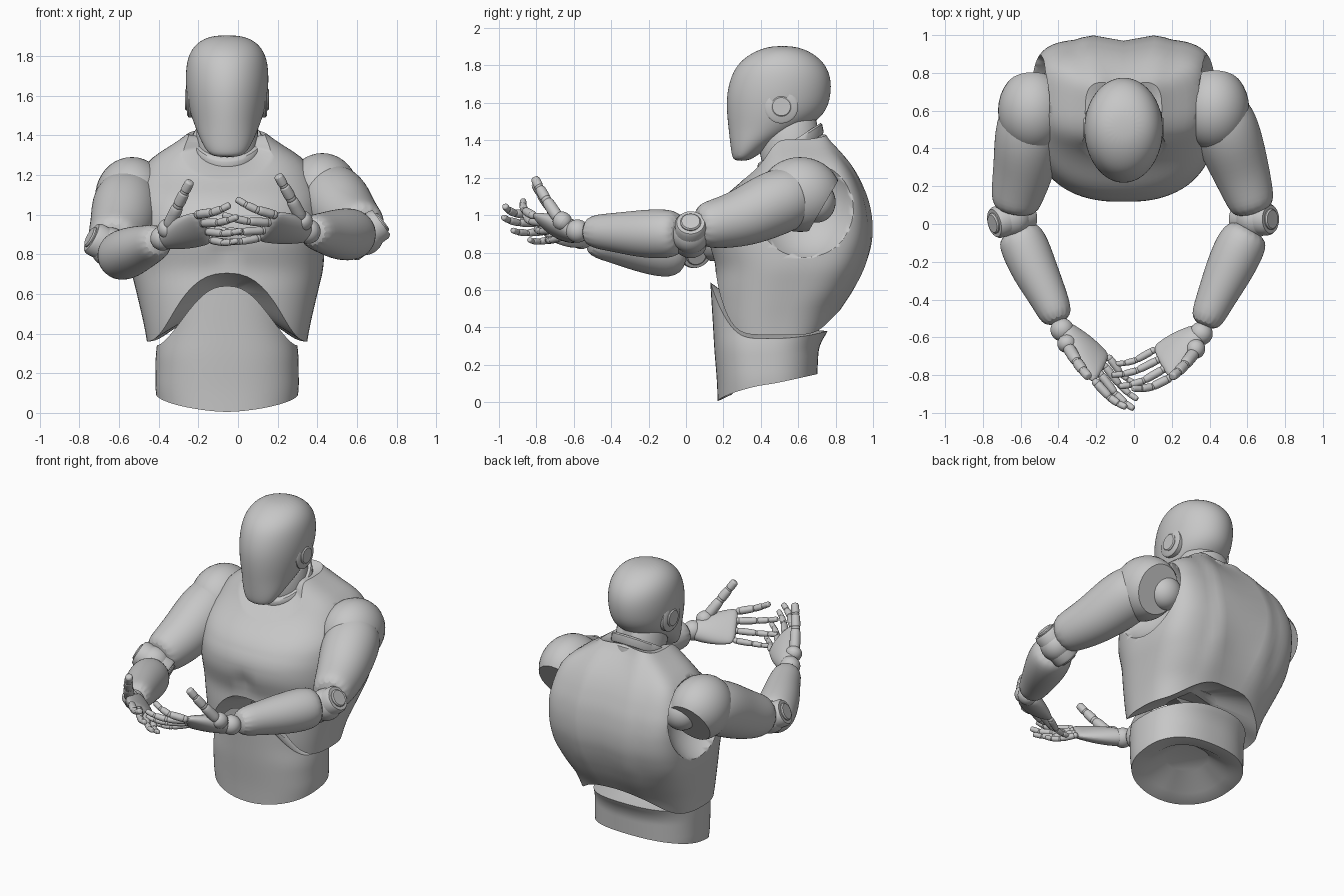
import bpy, bmesh
from math import sin, cos, pi, exp, copysign
from mathutils import Vector as V

if "Cube" in bpy.data.objects:
    bpy.data.objects.remove(bpy.data.objects["Cube"])

GREY = bpy.data.materials.new("matte grey")
GREY.use_nodes = True
GREY.diffuse_color = (0.57, 0.57, 0.57, 1)
GREY.node_tree.nodes["Principled BSDF"].inputs["Base Color"].default_value = (0.57, 0.57, 0.57, 1)
CX = -0.055  # body centre line


def finish(name, bm, level=0):
    bmesh.ops.recalc_face_normals(bm, faces=bm.faces)
    me = bpy.data.meshes.new(name)
    bm.to_mesh(me)
    bm.free()
    ob = bpy.data.objects.new(name, me)
    bpy.context.collection.objects.link(ob)
    me.materials.append(GREY)
    if level:
        mod = ob.modifiers.new("smooth", "SUBSURF")
        mod.levels = mod.render_levels = level
    bpy.ops.object.select_all(action="DESELECT")
    ob.select_set(True)
    bpy.context.view_layer.objects.active = ob
    bpy.ops.object.shade_smooth_by_angle(angle=0.7)
    return ob


def loft(name, rings, level=0):
    bm = bmesh.new()
    rows = [[bm.verts.new(p) for p in r] for r in rings]
    n = len(rows[0])
    for a, b in zip(rows, rows[1:]):
        for i in range(n):
            j = (i + 1) % n
            bm.faces.new((a[i], a[j], b[j], b[i]))
    bm.faces.new(rows[0])
    bm.faces.new(rows[-1])
    return finish(name, bm, level)


def ring(c, u, v, n=16):
    return [V(c) + V(u) * cos(2 * pi * i / n) + V(v) * sin(2 * pi * i / n) for i in range(n)]


def limb(name, pts, n=16, level=2):
    """Round tube through (x, y, z, radius) points."""
    ps = [V(p[:3]) for p in pts]
    rings = []
    for i, p in enumerate(pts):
        d = (ps[min(i + 1, len(ps) - 1)] - ps[max(i - 1, 0)]).normalized()
        u = d.cross(V((0, 0, 1))).normalized()
        rings.append(ring(ps[i], u * p[3], d.cross(u) * p[3], n))
    return loft(name, rings, level)


def ball(name, c, size, trim=None):
    """Ellipsoid, optionally trimmed flat at a (point, normal) plane."""
    bm = bmesh.new()
    bmesh.ops.create_uvsphere(bm, u_segments=32, v_segments=20, radius=1)
    bmesh.ops.scale(bm, vec=V(size), verts=bm.verts)
    bmesh.ops.translate(bm, vec=V(c), verts=bm.verts)
    if trim:
        cut = bmesh.ops.bisect_plane(bm, geom=bm.verts[:] + bm.edges[:] + bm.faces[:],
                                     plane_co=trim[0], plane_no=trim[1], clear_outer=True)
        bmesh.ops.holes_fill(bm, edges=[e for e in cut["geom_cut"] if isinstance(e, bmesh.types.BMEdge)])
    return finish(name, bm)


def disc(name, c, axis, r, h):
    d = V(axis).normalized()
    u = d.orthogonal().normalized()
    w = d.cross(u)
    steps = ((-h, r), (h * 0.6, r), (h, r * 0.88))
    return loft(name, [ring(V(c) + d * o, u * s, w * s, 32) for o, s in steps])


def profile(table, z):
    def at(q):
        q = min(max(q, table[0][0]), table[-1][0])
        for a, b in zip(table, table[1:]):
            if q <= b[0]:
                t = (q - a[0]) / (b[0] - a[0])
                return [m + (k - m) * t for m, k in zip(a[1:], b[1:])]
    return [sum(c) / 3 for c in zip(at(z - 0.03), at(z), at(z + 0.03))]


def shell(name, table, low, high, rim, front, back, detail, n=80, rows=36):
    """Body shell whose rims follow low(angle) and high(angle); angle 0 is the front."""
    rings = []
    for k in range(rows + 1):
        row = []
        for i in range(n):
            a = 2 * pi * i / n
            z = low(a) + (high(a) - low(a)) * k / rows
            rx, yf, yb = profile(table, z)
            s, c = sin(a), cos(a)
            e = 2 / (front if c > 0 else back(z))
            x = rx * copysign(abs(s) ** e, s)
            y = (yf + yb) / 2 - (yb - yf) / 2 * copysign(abs(c) ** e, c)
            row.append(V((CX + x, y + detail(x, z, c), z)))
        rings.append(row)

    def inset(row, f, dz):
        mid = sum(row, V()) / n
        return [mid + (p - mid) * f + V((0, 0, dz)) for p in row]
    first, last = rings[0], rings[-1]
    return loft(name, [inset(first, 0.4, 0.09), inset(first, rim, 0.012)] + rings + [inset(last, 0.5, 0)])


# Chest: arched hem, sloping neckline, pectoral crease and spine groove
chest_table = [(0.34, .40, .17, .75), (0.45, .42, .155, .80), (0.6, .455, .15, .9), (0.72, .485, .16, .96),
               (0.80, .49, .135, .985), (0.87, .49, .115, 1.0), (0.97, .485, .12, 1.0), (1.08, .48, .18, .98),
               (1.2, .44, .32, .93), (1.28, .395, .38, .88), (1.35, .28, .40, .82), (1.43, .165, .42, .75)]


def chest_detail(x, z, c):
    if c < 0:
        flank = min(1, max(0, (abs(x) - 0.18) / 0.08))
        return (-0.03 * exp(-(x / 0.09) ** 2) - 0.02 * flank * -c) * min(1, max(0, (z - 0.4) * 3))
    return 0.025 * exp(-(x / 0.04) ** 2) * exp(-((z - 0.82) / 0.07) ** 2)


chest = shell("chest", chest_table,
              lambda a: 0.36 + 0.345 * max(0, cos(a)) ** 4.4 + 0.14 * max(0, -cos(a)) ** 5,
              lambda a: 1.405 - 0.22 * max(0, cos(a)) ** 4 + 0.025 * max(0, -cos(a)), 0.93, 2.4,
              lambda z: 3 + 1.8 * min(1, max(0, (z - 0.5) * 2)), chest_detail)

# Shoulder sockets
for s in (-1, 1):
    cutter = ball("socket_cutter", (CX + s * 0.63, 0.64, 1.06), (0.32, 0.32, 0.32))
    cutter.hide_render = True
    mod = chest.modifiers.new("socket", "BOOLEAN")
    mod.operation, mod.solver, mod.object = "DIFFERENCE", "EXACT", cutter
    bpy.context.view_layer.objects.active = chest
    bpy.ops.object.modifier_apply(modifier="socket")
    bpy.data.objects.remove(cutter)
    ball("shoulder_ball", (CX + s * 0.40, 0.70, 1.07), (0.11, 0.1, 0.11))

# Abdomen: domed front, hollow underside
shell("abdomen", [(0, .345, .17, .70), (0.12, .362, .165, .70), (0.3, .36, .15, .71),
                  (0.4, .345, .145, .77), (0.64, .32, .13, .80)],
      lambda a: 0.005 + 0.145 * ((1 - cos(a)) / 2) ** 0.7,
      lambda a: 0.34 + 0.3 * max(0, cos(a)) ** 3.4 + 0.04 * max(0, -cos(a)) ** 2,
      0.72, 2.4, lambda z: 2.4, lambda x, z, c: 0, rows=14)

# Head: (height, half width, front, back)
head = [(1.29, .06, .262, .33), (1.31, .10, .245, .37), (1.38, .138, .235, .47), (1.46, .17, .225, .64),
        (1.54, .198, .215, .75), (1.64, .212, .212, .78), (1.74, .212, .235, .78), (1.82, .193, .28, .74),
        (1.88, .14, .37, .66), (1.905, .06, .46, .57)]
loft("head", [ring((CX, (f + b) / 2, z), (w, 0, 0), (0, (b - f) / 2, 0), 20) for z, w, f, b in head], 2)
for s in (-1, 1):
    disc("ear_ring", (CX + s * 0.182, 0.51, 1.58), (s, 0, 0), 0.09, 0.02)
    disc("ear_cap", (CX + s * 0.196, 0.51, 1.58), (s, 0, 0), 0.055, 0.016)

# Neck and two tilted collar bands
for name, lo, hi, w in (("neck", 1.22, 1.47, 0.155), ("lower_collar", 1.23, 1.315, 0.188),
                        ("upper_collar", 1.325, 1.385, 0.18)):
    loft(name, [ring((CX, 0.57 - (z - 1.3) * 0.2, z), (r, 0, 0), (0, r * 0.96, r * 0.62), 40)
                for z, r in ((lo, w * 0.97), (lo + 0.01, w), (hi - 0.01, w), (hi, w * 0.96))])


def finger(name, base, tip, bend, r):
    """Three jointed segments, curling by the bend offset."""
    a, b = V(base), V(tip)
    k = [a.lerp(b, t) + V(bend) * (4 * t * (1 - t)) for t in (0, 0.45, 0.75, 1)]
    for i, (p, q) in enumerate(zip(k, k[1:])):
        w = r * (1 - 0.12 * i)
        limb(f"{name}_{i + 1}", [(*p.lerp(q, t), w * f) for t, f in
                                 ((0, .75), (0.08, 1), (0.5, .95), (0.88, .95), (1, .6))], 10, 1)
        ball(f"{name}_joint", p, V((0.85, 0.85, 0.85)) * w)


def arm(side, shoulder, upper, fore, elbow, axis, wrist, knuckles, tips, thumb):
    # Shoulder cap, trimmed at the back to show the ball
    c = V(shoulder)
    ball(side + "_shoulder_cap", c, (0.185, 0.22, 0.2), (c + V((0, 0.16, 0)), V((0, 0.86, -0.5))))
    limb(side + "_upper_arm", upper)
    limb(side + "_forearm", fore)
    # Elbow hinge with a cap at each end
    e, d = V(elbow), V(axis).normalized()
    ball(side + "_elbow_ball", e, (0.1, 0.1, 0.1))
    for s in (-1, 1):
        disc(side + "_elbow_hinge", e + d * s * 0.07, d * s, 0.085, 0.04)
        disc(side + "_elbow_cap", e + d * s * 0.105, d * s, 0.055, 0.018)
    # Palm: widens from the wrist to the knuckles
    w, i, p = V(wrist), V(knuckles[0]), V(knuckles[1])
    ball(side + "_wrist", w, (0.062, 0.062, 0.062))
    mid, spread = (i + p) / 2, (i - p) / 2
    d = (mid - w).normalized()
    thick = d.cross(spread).normalized()
    loft(side + "_palm", [ring(w.lerp(mid, t), spread * f, thick * h) for t, f, h in
                          ((0, .55, .045), (0.1, .72, .058), (0.5, 1.12, .055),
                           (0.85, 1.22, .038), (1, 1.15, .028))], 2)
    for k, (name, tip) in enumerate(zip(("index", "middle", "ring", "little"), tips)):
        finger(f"{side}_{name}_finger", i.lerp(p, k / 3), tip, (0, -0.02, -0.012), 0.026 - 0.0015 * k)
    # Thumb
    limb(side + "_thumb_base", [(*w.lerp(V(thumb[0]), t), r) for t, r in
                                ((0.4, .03), (0.7, .055), (1, .05), (1.2, .03))])
    finger(side + "_thumb", thumb[0], thumb[1], (0, -0.01, 0.005), 0.036)


arm("left", (.425, .61, 1.11),
    [(.45, .66, 1.12, .10), (.455, .6, 1.11, .17), (.50, .46, 1.06, .182), (.56, .3, .98, .158),
     (.61, .15, .95, .135), (.64, .05, .94, .11)],
    [(.62, -.02, .9, .10), (.575, -.09, .9, .14), (.5, -.25, .9, .13), (.42, -.42, .91, .10), (.365, -.55, .915, .085)],
    (.635, .025, .895), (0.75, 0, .55), (.355, -.58, .915),
    ((.18, -.82, 1.0), (.10, -.67, .88)),
    ((-.01, -.87, 1.08), (-.08, -.86, 1.0), (-.12, -.80, .93), (-.10, -.74, .87)),
    ((.32, -.68, .98), (.2, -.81, 1.2)))

arm("right", (-.535, .6, 1.09),
    [(-.55, .65, 1.1, .10), (-.55, .6, 1.09, .165), (-.565, .45, 1.04, .18),
     (-.58, .3, .95, .168), (-.62, .15, .88, .143), (-.635, .05, .86, .115)],
    [(-.63, -.02, .79, .10), (-.59, -.09, .79, .135), (-.525, -.25, .82, .125), (-.44, -.41, .85, .10),
     (-.395, -.53, .87, .085)],
    (-.645, .03, .835), (-0.75, -.2, .4), (-.38, -.56, .88),
    ((-.20, -.84, 1.0), (-.13, -.71, .87)),
    ((-.04, -.97, 1.05), (.0, -.98, .99), (.02, -.93, .92), (.0, -.84, .87)),
    ((-.35, -.65, .94), (-.24, -.81, 1.17)))
